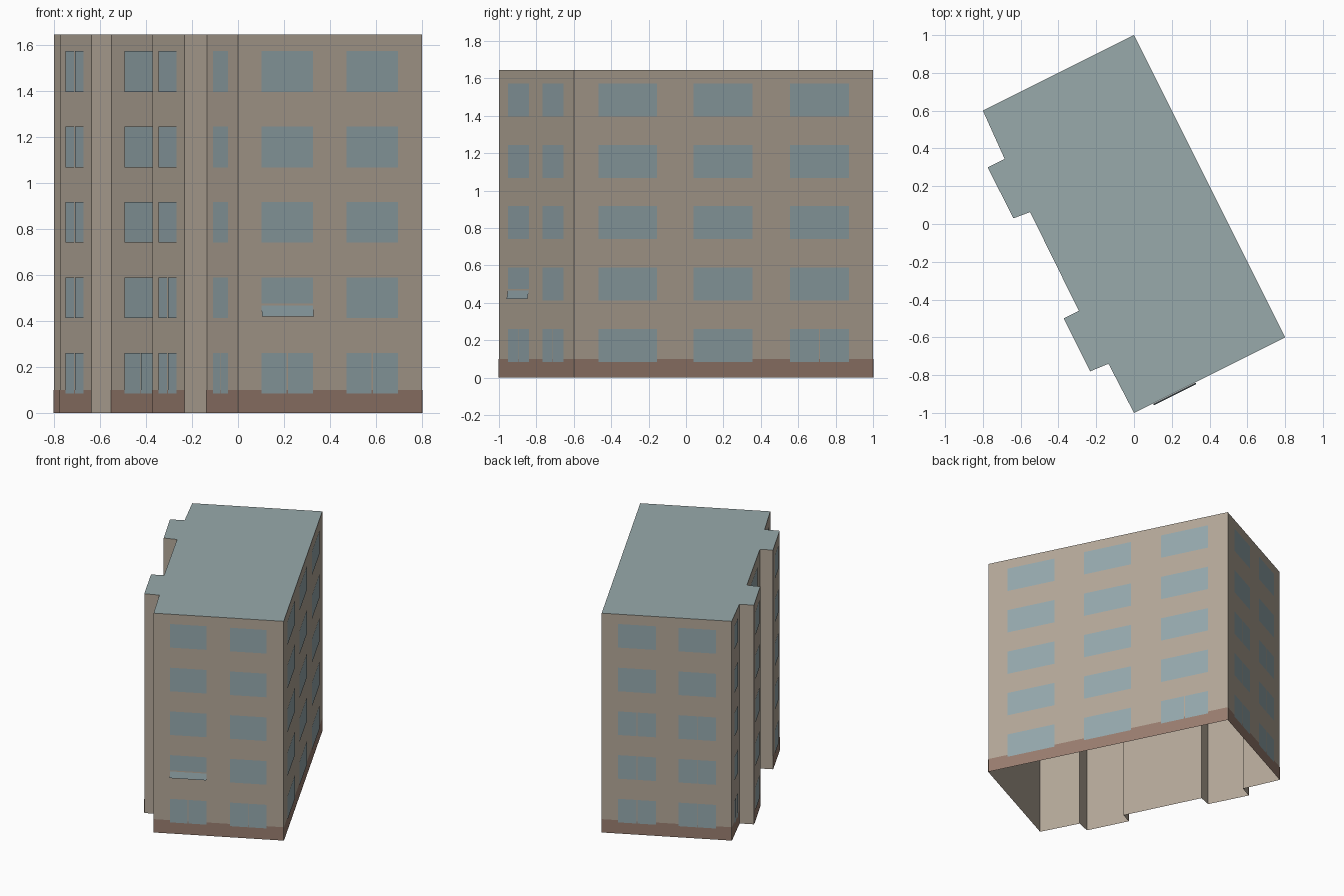
import bpy
from mathutils import Vector

cube = bpy.data.objects.get("Cube")
if cube:
    bpy.data.objects.remove(cube, do_unlink=True)


def make_material(name, rgb):
    linear = [(c / 255 / 12.92 if c < 11 else ((c / 255 + 0.055) / 1.055) ** 2.4) for c in rgb]
    mat = bpy.data.materials.new(name)
    mat.use_nodes = True
    mat.diffuse_color = (*linear, 1)
    bsdf = mat.node_tree.nodes["Principled BSDF"]
    bsdf.inputs["Base Color"].default_value = (*linear, 1)
    bsdf.inputs["Roughness"].default_value = 0.9
    return mat


WALL = make_material("beige wall", (179, 167, 152))
BAND = make_material("brown plinth", (153, 125, 111))
GLASS = make_material("blue grey glass", (149, 168, 173))
ROOF = make_material("grey green roof", (152, 170, 171))


def add_mesh(name, verts, faces, mat):
    mesh = bpy.data.meshes.new(name)
    mesh.from_pydata(verts, [], faces)
    mesh.materials.append(mat)
    obj = bpy.data.objects.new(name, mesh)
    bpy.context.collection.objects.link(obj)
    return obj


HEIGHT = 1.645
BAND_TOP = 0.1
FLOORS = 5
PITCH = 0.328
SILL = 0.084
WINDOW_HEIGHT = 0.177
GAP = 0.006

# Footprint, clockwise from the back corner
outline = [(0, 1), (0.8, -0.6), (0, -1),
           (-0.135, -0.74), (-0.232, -0.78), (-0.372, -0.5), (-0.292, -0.46),
           (-0.55, 0.063), (-0.638, 0.03), (-0.775, 0.3), (-0.685, 0.345), (-0.8, 0.6)]
n = len(outline)


def on_wall(i, t, z, out):
    """Point on wall i at fraction t along it, pushed outward."""
    a, b = Vector(outline[i]), Vector(outline[(i + 1) % n])
    d = b - a
    p = a + d * t + Vector((-d.y, d.x)).normalized() * out
    return (p.x, p.y, z)


class Panels:
    """Collects flat quads lying on the walls."""

    def __init__(self):
        self.verts, self.faces = [], []

    def add(self, i, t0, t1, z0, z1, out, out_low=None):
        low = out if out_low is None else out_low
        k = len(self.verts)
        self.verts += [on_wall(i, t0, z0, low), on_wall(i, t0, z1, out),
                       on_wall(i, t1, z1, out), on_wall(i, t1, z0, low)]
        self.faces.append((k, k + 3, k + 2, k + 1)[::-1])


# Wall shell, open underneath
shell = Panels()
for i in range(n):
    shell.add(i, 0, 1, 0, HEIGHT, 0)
walls = add_mesh("outer_walls", shell.verts, shell.faces, WALL)

# Flat roof
add_mesh("roof", [(x, y, HEIGHT) for x, y in outline], [tuple(reversed(range(n)))], ROOF)

# Wall index -> window columns: (start, end, floors with a middle bar)
columns = {
    0: [(0.081, 0.278, [0]), (0.403, 0.6, []), (0.722, 0.919, [])],
    1: [(0.131, 0.413, [0]), (0.594, 0.875, [0])],
    2: [(0.3, 0.78, [0])],
    4: [(0.24, 0.79, [0, 1])],
    6: [(0.23, 0.77, [0])],
    8: [(0.23, 0.8, range(FLOORS))],
    10: [(0.22, 0.7, [0])],
    11: [(0.12, 0.41, [0, 1, 2]), (0.58, 0.875, [0, 1, 2])],
}

plinth, windows, vent = Panels(), Panels(), Panels()
for i, cols in columns.items():
    plinth.add(i, 0, 1, 0, BAND_TOP, 0.0015)
    length = (Vector(outline[(i + 1) % n]) - Vector(outline[i])).length
    bar = GAP / length / 2
    for c, (t0, t1, split) in enumerate(cols):
        for f in range(FLOORS):
            z0 = SILL + f * PITCH
            z1 = z0 + WINDOW_HEIGHT
            mid = (t0 + t1) / 2
            if (i, c, f) == (1, 1, 1):
                # One front window has a tilted lower sash
                windows.add(i, t0, t1, z0 + 0.063, z1, 0.003)
                vent.add(i, t0, t1, z0 + 0.008, z0 + 0.055, 0.003, 0.011)
            elif f in split:
                windows.add(i, t0, mid - bar, z0, z1, 0.003)
                windows.add(i, mid + bar, t1, z0, z1, 0.003)
            else:
                windows.add(i, t0, t1, z0, z1, 0.003)

add_mesh("plinth_band", plinth.verts, plinth.faces, BAND)
add_mesh("windows", windows.verts, windows.faces, GLASS)
add_mesh("tilted_sash", vent.verts, vent.faces, GLASS)
